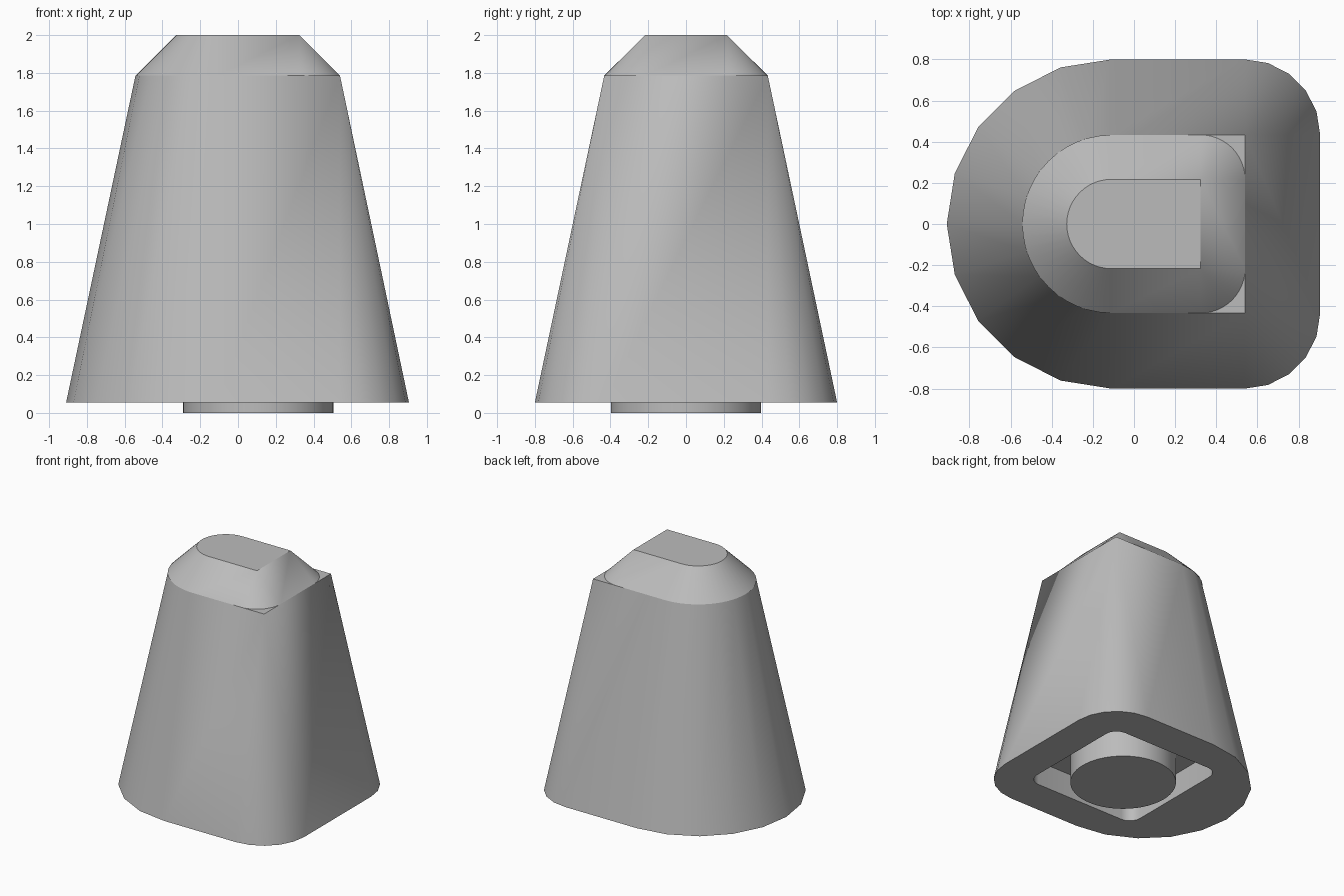
import bpy, bmesh
from math import sin, cos, pi, radians

cube = bpy.data.objects.get("Cube")
if cube:
    bpy.data.objects.remove(cube)

grey = bpy.data.materials.new("light grey")
grey.use_nodes = True
COLOUR = (0.5, 0.5, 0.5, 1)
grey.diffuse_color = COLOUR
grey.node_tree.nodes["Principled BSDF"].inputs["Base Color"].default_value = COLOUR


def arc(cx, cy, r, start, end, segs):
    angles = [radians(start + (end - start) * i / segs) for i in range(segs + 1)]
    return [(cx + r * cos(a), cy + r * sin(a)) for a in angles]


def d_outline(right, half, corner, segs):
    """D shape: two corners at +x, a half circle at -x."""
    cx, cy = right - corner, half - corner
    return (arc(cx, -cy, corner, -90, 0, segs) + arc(cx, cy, corner, 0, 90, segs)
            + arc(-0.11, 0, half, 90, 270, segs * 2))


def rounded_square(cx, half, r, segs):
    c = half - r
    return [p for i, (sx, sy) in enumerate([(1, 1), (-1, 1), (-1, -1), (1, -1)])
            for p in arc(cx + sx * c, sy * c, r, i * 90, i * 90 + 90, segs)]


def ring(bm, points, z):
    return [bm.verts.new((x, y, z)) for x, y in points]


def wall(bm, a, b):
    for i in range(len(a)):
        j = (i + 1) % len(a)
        bm.faces.new((a[i], a[j], b[j], b[i]))


def loop_edges(bm, loop):
    pairs = zip(loop, loop[1:] + loop[:1])
    return [bm.edges.get(p) or bm.edges.new(p) for p in pairs]


def finish(bm, name):
    bmesh.ops.remove_doubles(bm, verts=bm.verts, dist=0.0005)
    bmesh.ops.recalc_face_normals(bm, faces=bm.faces)
    mesh = bpy.data.meshes.new(name)
    bm.to_mesh(mesh)
    bm.free()
    mesh.materials.append(grey)
    obj = bpy.data.objects.new(name, mesh)
    bpy.context.collection.objects.link(obj)
    bpy.ops.object.select_all(action='DESELECT')
    obj.select_set(True)
    bpy.context.view_layer.objects.active = obj
    bpy.ops.object.shade_smooth_by_angle(angle=radians(30))


BASE, SHOULDER, TOP, RECESS = 0.055, 1.785, 2.0, 0.255
POST_X = 0.107

# Tapered body: corners run out to points at the shoulder, socket underneath
bm = bmesh.new()
low = ring(bm, d_outline(0.905, 0.8, 0.367, 5), BASE)
high = ring(bm, d_outline(0.54, 0.433, 0, 5), SHOULDER)
wall(bm, low, high)
bm.faces.new(high)
square = rounded_square(POST_X, 0.507, 0.1, 5)
mouth, ceiling = ring(bm, square, BASE), ring(bm, square, RECESS)
wall(bm, mouth, ceiling)
bm.faces.new(ceiling)
bmesh.ops.remove_doubles(bm, verts=bm.verts, dist=0.0005)
rim = [e for e in bm.edges if e.is_boundary]
bmesh.ops.triangle_fill(bm, edges=rim, use_beauty=True)
finish(bm, "tapered_body")

# Sloping crown with a flat top
bm = bmesh.new()
low = ring(bm, d_outline(0.54, 0.433, 0.216, 12), SHOULDER)
high = ring(bm, d_outline(0.324, 0.217, 0, 12), TOP)
wall(bm, low, high)
bm.faces.new(high)
finish(bm, "crown")

# Round post inside the socket
bm = bmesh.new()
circle = arc(POST_X, 0, 0.398, 0, 354.375, 63)
low, high = ring(bm, circle, 0), ring(bm, circle, RECESS)
wall(bm, low, high)
bm.faces.new(low)
bm.faces.new(high)
finish(bm, "post")
